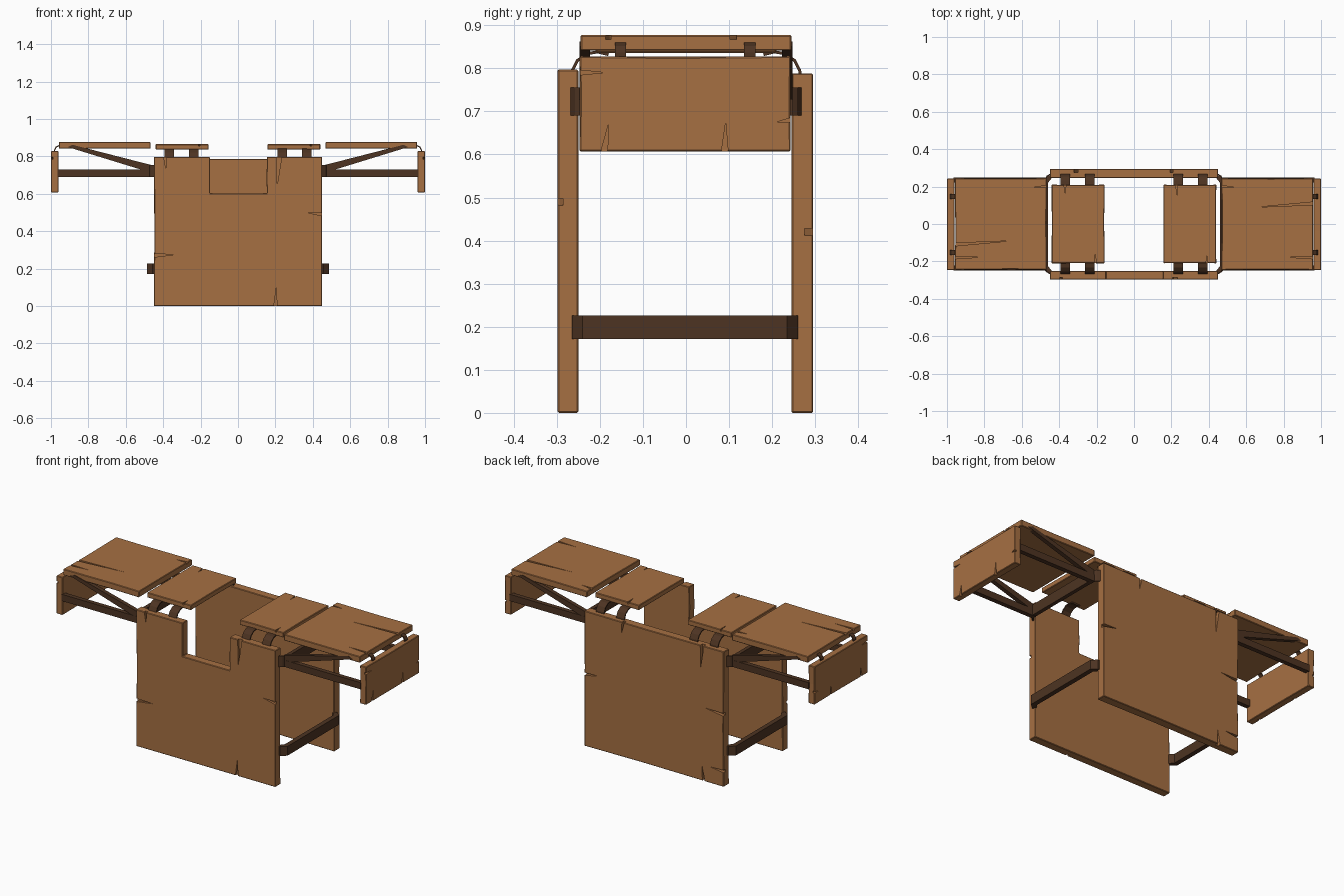
import bpy, bmesh, math, random
from mathutils import Vector

if "Cube" in bpy.data.objects:
    bpy.data.objects.remove(bpy.data.objects["Cube"])

random.seed(4)

def material(name, col):
    m = bpy.data.materials.new(name)
    m.diffuse_color = (*col, 1)
    m.use_nodes = True
    m.node_tree.nodes["Principled BSDF"].inputs["Base Color"].default_value = m.diffuse_color
    return m

WOOD = material("wood", (0.38, 0.16, 0.055))
IRON = material("dark_metal", (0.075, 0.034, 0.016))

def prism(name, pts, axis, lo, hi, mat):
    """Extrude a 2D outline along an axis: x takes (y,z), y takes (x,z), z takes (x,y)."""
    def place(p, d):
        return {'x': (d, p[0], p[1]), 'y': (p[0], d, p[1]), 'z': (p[0], p[1], d)}[axis]
    bm = bmesh.new()
    a = [bm.verts.new(place(p, lo)) for p in pts]
    b = [bm.verts.new(place(p, hi)) for p in pts]
    n = len(pts)
    bm.faces.new(a)
    bm.faces.new(b[::-1])
    for i in range(n):
        bm.faces.new((a[i], b[i], b[(i + 1) % n], a[(i + 1) % n]))
    bmesh.ops.recalc_face_normals(bm, faces=bm.faces)
    me = bpy.data.meshes.new(name)
    bm.to_mesh(me)
    bm.free()
    me.materials.append(mat)
    ob = bpy.data.objects.new(name, me)
    bpy.context.collection.objects.link(ob)
    return ob

def rough(pts, amount=0.004):
    """Add midpoints with a slight inward wobble for hand-cut edges."""
    c = sum((Vector(p) for p in pts), Vector((0, 0))) / len(pts)
    out = []
    for i, p in enumerate(pts):
        p, q = Vector(p), Vector(pts[(i + 1) % len(pts)])
        out.append(p)
        m = p.lerp(q, random.uniform(0.35, 0.65))
        out.append(m + (c - m).normalized() * random.uniform(0, amount))
    return out

def plank(name, pts, axis, lo, hi, cracks=()):
    """Wooden board with chamfered edges and tapered cracks (edge u, v, tip u, v, width, cut lo, hi)."""
    ob = prism(name, rough(pts), axis, lo, hi, WOOD)
    bev = ob.modifiers.new("chamfer", 'BEVEL')
    bev.width, bev.segments = 0.003, 1
    cutters = []
    for u, v, tu, tv, w, c0, c1 in cracks:
        e, t = Vector((u, v)), Vector((tu, tv))
        d = (t - e).normalized()
        side = Vector((-d.y, d.x)) * w / 2
        e -= d * 0.01
        cut = prism("crack_cutter", [e - side, e + side, t], axis, c0, c1, WOOD)
        cut.hide_render = True
        mod = ob.modifiers.new("crack", 'BOOLEAN')
        mod.operation, mod.solver, mod.object = 'DIFFERENCE', 'EXACT', cut
        cutters.append(cut)
    dg = bpy.context.evaluated_depsgraph_get()
    me = bpy.data.meshes.new_from_object(ob.evaluated_get(dg))
    ob.modifiers.clear()
    ob.data = me
    for c in cutters:
        bpy.data.objects.remove(c)
    return ob

def strap(name, path, axis, lo, hi, t):
    """Bent flat strip following a 2D path."""
    P = [Vector(p) for p in path]
    left, right = [], []
    for i, p in enumerate(P):
        d = (P[min(i + 1, len(P) - 1)] - P[max(i - 1, 0)]).normalized()
        n = Vector((-d.y, d.x)) * t / 2
        left.append(p + n)
        right.append(p - n)
    return prism(name, left + right[::-1], axis, lo, hi, IRON)

def rect(u0, u1, v0, v1):
    return [(u0, v0), (u1, v0), (u1, v1), (u0, v1)]

# front panel with the square cut-out
F = (-0.31, -0.285)
plank("front_panel",
      [(-.45, 0), (.45, 0), (.45, .797), (.155, .797), (.155, .603), (-.15, .603), (-.15, .797), (-.45, .797)],
      'y', -.298, -.25,
      [(.22, .80, .21, .65, .03, *F), (-.39, .80, -.385, .73, .018, *F), (.45, .49, .37, .5, .018, *F),
       (-.45, .27, -.34, .275, .02, *F), (.2, 0, .205, .1, .018, *F)])

# back panel
B = (0.275, 0.31)
plank("back_panel", rect(-.45, .45, 0, .788), 'y', .245, .295,
      [(-.31, .79, -.3, .65, .025, *B), (-.45, .42, -.33, .43, .018, *B), (-.45, .09, -.36, .095, .016, *B),
       (.45, .42, .36, .43, .018, *B), (-.32, 0, -.31, .09, .018, *B), (.2, .79, .21, .72, .018, *B)])

for s, side in ((-1, "left"), (1, "right")):
    def sx(a, b):
        return tuple(sorted((a * s, b * s)))

    # small centre tops
    x0, x1 = sx(.157, .44)
    plank(side + "_centre_top", rect(x0, x1, -.21, .21), 'z', .836, .865,
          [(x0 + .07, .21, x0 + .075, .15, .012, .855, .88), (x1 - .05, -.21, x1 - .05, -.16, .012, .855, .88)])

    # bent straps joining centre tops to the two panels
    for x in (.237, .368):
        for f in (-1, 1):
            arc = [(f * .18, .832), (f * .205, .838), (f * .23, .834), (f * .252, .818), (f * .264, .795), (f * .266, .77)]
            strap(side + "_top_strap", arc, 'x', *sx(x - .026, x + .026), .007)

    # wing top and hanging end board
    x0, x1 = sx(.468, .958)
    plank(side + "_wing_top", rect(x0, x1, -.245, .245), 'z', .841, .877,
          [(.96 * s, .11 * s, .66 * s, .09 * s, .016, .867, .89), (.47 * s, .2, .54 * s, .195, .014, .867, .89),
           (.96 * s, -.18, .83 * s, -.178, .014, .867, .89)])
    c = sx(.988, 1.01)
    plank(side + "_end_board", rect(-.247, .243, .607, .828), 'x', *sx(.96, 1.0),
          [(-.19, .605, -.18, .67, .018, *c), (.09, .605, .092, .675, .018, *c),
           (-.25, .79, -.19, .79, .014, *c), (.245, .68, .21, .675, .014, *c)])

    # hinges of the end board
    for y in (-.152, .148):
        arc = [(s * x, z) for x, z in ((.935, .857), (.958, .857), (.972, .85), (.98, .836), (.981, .81))]
        strap(side + "_end_hinge", arc, 'y', y - .013, y + .013, .006)

    # wing supports: rail, brace and cross bar
    for f in (-1, 1):
        y0, y1 = sorted((f * .222, f * .248))
        prism(side + "_wing_rail", rect(*sx(.468, .965), .69, .729), 'y', y0, y1, IRON)
        prism(side + "_wing_brace", [(s * .468, .714), (s * .468, .755), (s * .885, .862), (s * .91, .85)],
              'y', y0 + .001, y1 - .001, IRON)
        strap(side + "_wing_anchor", [(s * .475, f * .238), (s * .465, f * .256), (s * .44, f * .27)],
              'z', .69, .755, .006)
    prism(side + "_wing_cross_bar", rect(*sx(.468, .49), -.24, .24), 'z', .692, .753, IRON)

    # low stretcher with angled ends
    prism(side + "_stretcher",
          [(s * x, y) for x, y in ((.44, -.265), (.458, -.265), (.487, -.24), (.487, .235), (.458, .26),
                                   (.44, .26), (.44, .245), (.46, .22), (.46, -.225), (.44, -.25))],
          'z', .172, .226, IRON)
